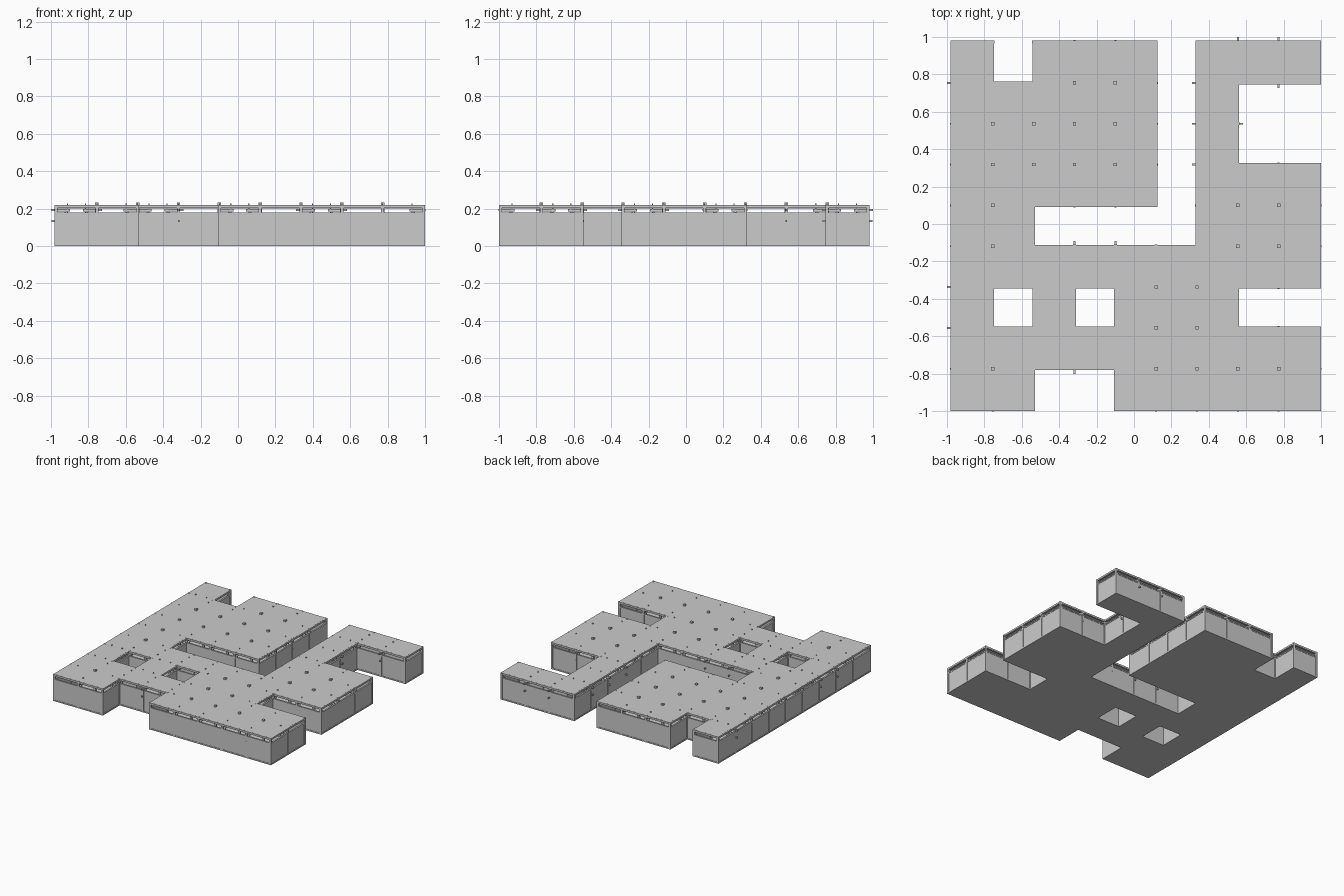
import bpy, bmesh
from mathutils import Vector, Matrix

if "Cube" in bpy.data.objects:
    bpy.data.objects.remove(bpy.data.objects["Cube"])

# floor plan, top row is the back (+y)
PLAN = ["#.###.###",
        "#####.#..",
        "#####.#..",
        "#####.###",
        "##....###",
        "#########",
        "#.#.###..",
        "#########",
        "##..#####"][::-1]
N, P = 9, 0.2183
X0, Y0 = -0.973, -0.992
ROOF = 0.219
parts = {}


def pos(i, j, z=0.0):
    return Vector((X0 + P * i, Y0 + P * j, z))


def cell(i, j):
    return 0 <= i < N and 0 <= j < N and PLAN[j][i] == '#'


def box(name, a, b):
    """Axis-aligned box between two corners, added to the named part."""
    bm = parts.setdefault(name, bmesh.new())
    a, b = Vector(a), Vector(b)
    m = Matrix.Translation((a + b) / 2) @ Matrix.Diagonal(
        (abs(b.x - a.x), abs(b.y - a.y), abs(b.z - a.z), 1))
    bmesh.ops.create_cube(bm, size=1, matrix=m)


def bar(name, p, q, half, z0, z1):
    """Horizontal bar along p-q with the given half width."""
    d = (q - p).normalized()
    s = Vector((abs(d.y), abs(d.x), 0)) * half
    lo = Vector((min(p.x, q.x), min(p.y, q.y), z0)) - s
    hi = Vector((max(p.x, q.x), max(p.y, q.y), z1)) + s
    box(name, lo, hi)


def brace(name, p, q, half):
    """Square diagonal strut from p to q."""
    bm = parts.setdefault(name, bmesh.new())
    d = q - p
    m = Matrix.Translation((p + q) / 2) @ d.to_track_quat('Z', 'Y').to_matrix().to_4x4() \
        @ Matrix.Diagonal((half * 2, half * 2, d.length, 1))
    bmesh.ops.create_cube(bm, size=1, matrix=m)


def slab(name, z0, z1):
    """One plate following the plan outline."""
    bm = parts.setdefault(name, bmesh.new())
    for j in range(N):
        for i in range(N):
            if cell(i, j):
                bm.faces.new([bm.verts.new(pos(i + a, j + b, z0))
                              for a, b in ((0, 0), (1, 0), (1, 1), (0, 1))])
    bmesh.ops.remove_doubles(bm, verts=bm.verts[:], dist=1e-4)
    r = bmesh.ops.extrude_face_region(bm, geom=bm.faces[:], use_keep_orig=True)
    bmesh.ops.translate(bm, vec=(0, 0, z1 - z0),
                        verts=[v for v in r['geom'] if isinstance(v, bmesh.types.BMVert)])
    bmesh.ops.recalc_face_normals(bm, faces=bm.faces[:])


def around(i, j):
    return [cell(i - 1, j - 1), cell(i, j - 1), cell(i - 1, j), cell(i, j)]


def perimeter(i, j):
    c = around(i, j)
    return any(c) and not all(c)


slab("floor", 0.0, 0.006)
slab("roof", ROOF - 0.006, ROOF)

# posts: perimeter ones stop at the roof, inner ones poke through
for j in range(N + 1):
    for i in range(N + 1):
        p = pos(i, j)
        if perimeter(i, j):
            h = Vector((0.008, 0.008, 0))
            box("wall_posts", p - h, p + h + Vector((0, 0, ROOF + 0.001)))
        elif all(around(i, j)):
            h = Vector((0.009, 0.009, 0))
            box("inner_posts", p - h, p + h + Vector((0, 0, 0.232)))

# bays between neighbouring posts
for j in range(N + 1):
    for i in range(N + 1):
        for dx, dy in ((1, 0), (0, 1)):
            c = (cell(i, j), cell(i - dy, j - dx))
            if not any(c) or i + dx > N or j + dy > N:
                continue
            p, q = pos(i, j), pos(i + dx, j + dy)
            d = Vector((dx, dy, 0))
            if not all(c):
                # outer wall: panel, sill, rail and top beam
                bar("wall_panels", p, q, 0.004, 0.0, 0.174)
                bar("wall_sills", p, q, 0.0075, 0.0, 0.010)
                bar("wall_rails", p, q, 0.0065, 0.170, 0.180)
                bar("wall_top_beams", p, q, 0.0075, 0.204, ROOF - 0.0003)
                continue
            bar("roof_beams", p, q, 0.006, 0.200, ROOF - 0.002)
            ends = [(i, j, p, d), (i + dx, j + dy, q, -d)]
            single = all(perimeter(a, b) for a, b, _, _ in ends)
            for a, b, e, v in ends:
                if not perimeter(a, b):
                    continue
                # bracket, knee brace and roof peg on the inner side of the post
                out = 0.027 if single else 0.010
                bar("bracket_arms", e, e + v * 0.075, 0.005, 0.185, 0.198)
                brace("knee_braces", e + Vector((0, 0, 0.13)),
                      e + v * 0.058 + Vector((0, 0, 0.188)), 0.003)
                k = e + v * 0.061
                box("roof_pegs", k + Vector((-0.003, -0.003, 0.18)),
                    k + Vector((0.003, 0.003, 0.226)))
                # tenon ends through the post
                bar("tie_tenons", e - v * out, e, 0.005, 0.187, 0.199)
                bar("tie_tenons", e - v * out * 0.9, e, 0.004, 0.128, 0.138)

for name, bm in parts.items():
    me = bpy.data.meshes.new(name)
    bm.to_mesh(me)
    bm.free()
    bpy.context.collection.objects.link(bpy.data.objects.new(name, me))
